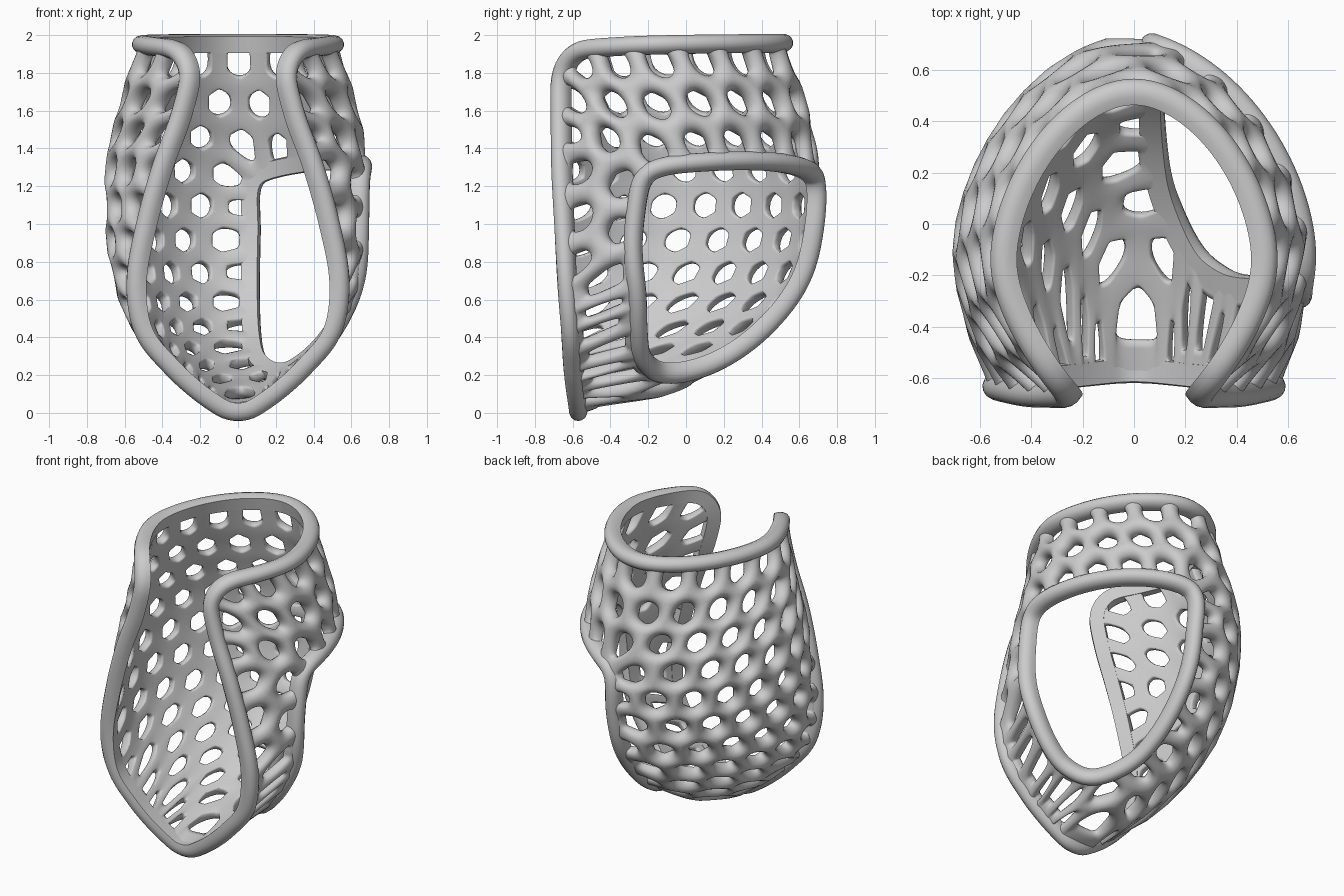
import bpy, bmesh
from math import sqrt, sin, cos, pi, atan2
from functools import lru_cache
from mathutils import Vector
from mathutils.kdtree import KDTree
from mathutils.geometry import delaunay_2d_cdt

if "Cube" in bpy.data.objects:
    bpy.data.objects.remove(bpy.data.objects["Cube"])

# Horizontal sections of the inner wall: z, half width, back y, widest y, front edge x, front edge y
ROWS = [(.045, .03, -.52, -.55, .03, -.57), (.11, .13, -.35, -.50, .13, -.58),
        (.18, .22, -.10, -.45, .22, -.59), (.28, .33, .13, -.40, .325, -.60),
        (.45, .47, .37, -.35, .46, -.61), (.70, .58, .57, -.25, .50, -.62),
        (1.0, .62, .65, -.15, .45, -.63), (1.3, .62, .65, -.12, .37, -.64),
        (1.55, .57, .58, -.12, .28, -.64), (1.8, .505, .51, -.15, .22, -.64),
        (1.95, .47, .48, -.15, .22, -.64)]
VS = [0.0]
for a, b in zip(ROWS, ROWS[1:]):
    VS.append(VS[-1] + sqrt((a[0] - b[0]) ** 2 + (a[2] - b[2]) ** 2))
V = VS[-1]

def catmull(p0, p1, p2, p3, t):
    return [.5 * (2 * b + (c - a) * t + (2 * a - 5 * b + 4 * c - d) * t * t
                  + (3 * b - a - 3 * c + d) * t ** 3) for a, b, c, d in zip(p0, p1, p2, p3)]

@lru_cache(None)
def section(v):
    """Half section from the back centre to the front edge, with arc lengths."""
    i = max(k for k in range(len(VS) - 1) if VS[k] <= v or k == 0)
    t = (v - VS[i]) / (VS[i + 1] - VS[i])
    z, w, yb, ym, xf, yf = catmull(ROWS[max(i - 1, 0)], ROWS[i], ROWS[i + 1],
                                   ROWS[min(i + 2, len(ROWS) - 1)], t)
    e = 2 / 1.75
    pts = [Vector((w * sin(k * pi / 48) ** e, ym + (yb - ym) * max(cos(k * pi / 48), 0) ** e, z))
           for k in range(25)]
    pts += [Vector((w - (w - xf) * (k / 10) ** 1.6, ym + (yf - ym) * k / 10, z)) for k in range(1, 11)]
    s = [0.0]
    for a, b in zip(pts, pts[1:]):
        s.append(s[-1] + (b - a).length)
    return pts, s

def half(v):
    return section(round(min(max(v, 0), V), 4))[1][-1]

def surf(u, v):
    pts, s = section(round(min(max(v, 0), V), 4))
    a = min(abs(u), s[-1])
    k = 0
    while k < len(s) - 2 and s[k + 1] < a:
        k += 1
    p = pts[k].lerp(pts[k + 1], (a - s[k]) / max(s[k + 1] - s[k], 1e-9))
    return Vector((-p.x, p.y, p.z)) if u < 0 else p

def lift(uv, h):
    """Point at height h outside the inner wall."""
    u, v = min(max(uv[0], -half(uv[1])), half(uv[1])), uv[1]
    n = (surf(u + .025, v) - surf(u - .025, v)).cross(surf(u, v + .025) - surf(u, v - .025))
    return surf(u, v) - n.normalized() * h

def mean(pts):
    return sum(pts, Vector((0, 0))) / len(pts)

def tree(pts):
    kd = KDTree(len(pts))
    for i, p in enumerate(pts):
        kd.insert(surf(*p), i)
    kd.balance()
    return kd

# Outer border in wall coordinates: front edges, rounded corners, slightly sagging top
R, SAG = .19, .035
V1 = V - SAG
edge = [(half(k * (V1 - R) / 100), k * (V1 - R) / 100) for k in range(101)]
for k in range(1, 13):
    v = V1 - R + R * sin(k * pi / 24)
    edge.append((half(v) - R * (1 - cos(k * pi / 24)), v))
border = [Vector(p) for p in edge]
border += [Vector((edge[-1][0] * t, V - SAG * t * t)) for t in (1 - k / 45 for k in range(1, 90))]
border += [Vector((-u, v)) for u, v in reversed(edge)]

# Side window border, located on the wall from a few points in space
WIN = [(.06, .64, 1.0), (.06, .60, .70), (.08, .36, .42), (.12, .10, .27), (.23, -.12, .23),
       (.38, -.23, .31), (.52, -.26, .5), (.60, -.26, .8), (.62, -.26, 1.1), (.61, -.17, 1.29),
       (.53, .10, 1.33), (.36, .40, 1.33), (.16, .60, 1.30), (.07, .65, 1.18)]
grid = [Vector((half(V * i / 60) * j / 50, V * i / 60)) for i in range(61) for j in range(51)]
kd = tree(grid)
ctl = [grid[kd.find(Vector(p))[1]] for p in WIN]
N = len(ctl)
window = [Vector(catmull(ctl[i - 1], ctl[i], ctl[(i + 1) % N], ctl[(i + 2) % N], t / 10))
          for i in range(N) for t in range(10)]
rim_pts = border + window

def inside(p, poly):
    r = False
    for a, b in zip(poly, poly[1:] + poly[:1]):
        if (a.y > p.y) != (b.y > p.y) and p.x < a.x + (p.y - a.y) / (b.y - a.y) * (b.x - a.x):
            r = not r
    return r

def on_wall(p):
    return inside(p, border) and not inside(p, window)

# Cell centres: a hexagonal pattern, evened out over the wall
H = .123
seeds = [Vector(((col + .5 * (row % 2)) * sqrt(3) * H, V - .14 - row * 1.5 * H))
         for row in range(int(V / (1.5 * H)) + 2) for col in range(-9, 10)]
seeds = [c for c in seeds if on_wall(c) and min((c - q).length for q in rim_pts) > .04]
samples = [Vector((j * .03, (i + .5) * .03)) for i in range(int(V / .03)) for j in range(-55, 56)]
samples = [(p, surf(*p), (surf(p.x, p.y + .02) - surf(p.x, p.y - .02)).length)
           for p in samples if on_wall(p)]
for _ in range(14):
    kd = tree(seeds)
    acc = [[c * 1e-6, 1e-6] for c in seeds]
    for p, q, w in samples:
        a = acc[kd.find(q)[1]]
        a[0] += p * w
        a[1] += w
    seeds = [a[0] / a[1] for a in acc]

# Guard points just beyond the borders close the outermost cells
guards = []
for loop in (border, window):
    last = Vector((9, 9))
    for i, p in enumerate(loop):
        if (p - last).length > .1:
            last = p
            t = (loop[(i + 1) % len(loop)] - loop[i - 1]).normalized() * .085
            both = (p + Vector((t.y, -t.x)), p - Vector((t.y, -t.x)))
            guards += [g for g in both if not on_wall(g) and (loop is border or inside(g, window))]
tri = delaunay_2d_cdt(seeds + guards, [], [], 0, 1e-5)
verts, fixed, cells = [], set(), {}
for f in tri[2]:
    own = [tri[3][i][0] for i in f if tri[3][i][0] < len(seeds)]
    if not own:
        continue
    p, n = mean([tri[0][i] for i in f]), len(verts)
    if len(own) < 3:      # corner next to a border: move it onto the border
        p = min(rim_pts, key=lambda r: (r - p).length).copy()
        n = next((k for k in fixed if (verts[k] - p).length < .03), n)
        fixed.add(n)
    if n == len(verts):
        verts.append(p)
    for i in own:
        cells.setdefault(i, set()).add(n)

def finish(name, bm):
    bmesh.ops.recalc_face_normals(bm, faces=bm.faces)
    ob = bpy.data.objects.new(name, bpy.data.meshes.new(name))
    bm.to_mesh(ob.data)
    bm.free()
    bpy.context.collection.objects.link(ob)
    ob.data.shade_smooth()
    return ob

# Lattice: flat inside with crisp holes, rounded outside
bm = bmesh.new()
crease = bm.edges.layers.float.new("crease_edge")
corner = bm.verts.layers.float.new("crease_vert")
outer = [bm.verts.new(lift(p, .072 if i in fixed else .1)) for i, p in enumerate(verts)]
inner = [bm.verts.new(lift(p, 0)) for p in verts]
for c in cells.values():
    mid, n = mean([verts[i] for i in c]), len(c)
    if n < 3:
        continue
    c = sorted(c, key=lambda k: atan2(verts[k].y - mid.y, verts[k].x - mid.x))
    hole = [verts[i].lerp(mid, .46 if i in fixed else .42) for i in c]
    hi = [bm.verts.new(lift(p, .055)) for p in hole]
    lo = [bm.verts.new(lift(p, 0)) for p in hole]
    for k in range(n):
        m = (k + 1) % n
        a, b = c[k], c[m]
        bm.faces.new((outer[a], outer[b], hi[m], hi[k]))
        bm.faces.new((hi[k], hi[m], lo[m], lo[k]))
        bm.faces.new((lo[k], lo[m], inner[b], inner[a]))
        bm.edges.get((lo[k], lo[m]))[crease] = 1
        lo[k][corner] = .7
sub = finish("lattice_wall", bm).modifiers.new("round", 'SUBSURF')
sub.levels = sub.render_levels = 2

# Rims: a D-shaped profile, flat on the inside, swept along each border
PROFILE = [(.044, -.002), (.05, .03), (.047, .055), (.036, .077), (.019, .09), (0, .094)]
PROFILE += [(-x, y) for x, y in reversed(PROFILE[:-1])]
for name, uvs in (("outer_rim", border), ("window_rim", window)):
    n = len(uvs)
    pts, ups = [lift(p, 0) for p in uvs], [lift(p, 1) - lift(p, 0) for p in uvs]
    for _ in range(6):
        pts, ups = ([q[i] * .5 + (q[i - 1] + q[(i + 1) % n]) * .25 for i in range(n)] for q in (pts, ups))
    bm = bmesh.new()
    rings = []
    for i in range(n):
        t = (pts[(i + 1) % n] - pts[i - 1]).normalized()
        b = t.cross(ups[i]).normalized()
        rings.append([bm.verts.new(pts[i] + b * x + b.cross(t) * y) for x, y in PROFILE])
    for i in range(n):
        for k in range(len(PROFILE)):
            bm.faces.new((rings[i - 1][k], rings[i][k], rings[i][k - 1], rings[i - 1][k - 1]))
    bpy.context.view_layer.objects.active = ob = finish(name, bm)
    ob.select_set(True)
    bpy.ops.object.shade_smooth_by_angle(angle=.9)
    ob.select_set(False)
